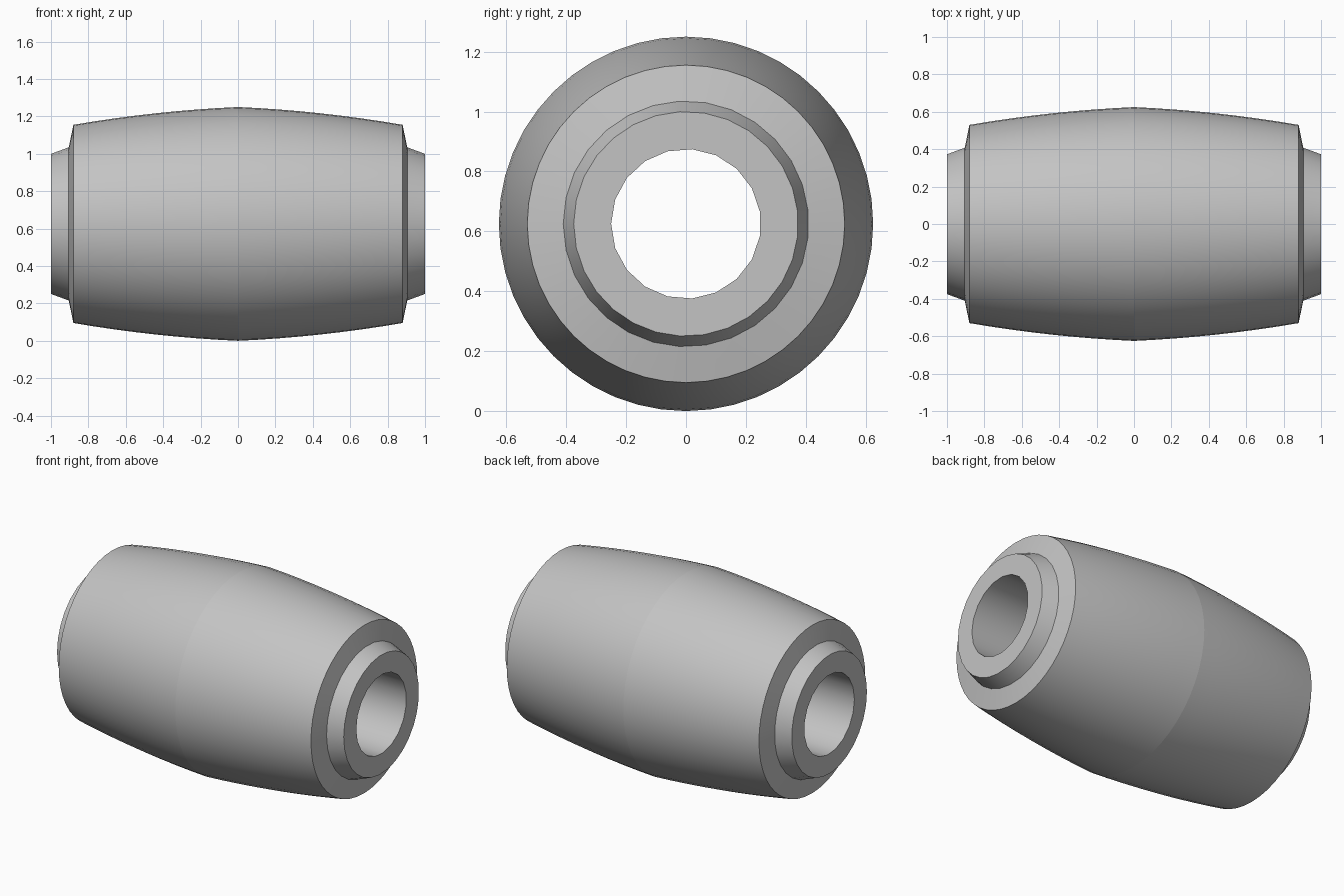
import bpy
import bmesh
import math

cube = bpy.data.objects.get("Cube")
if cube:
    bpy.data.objects.remove(cube)

AXIS_HEIGHT = 0.625
BODY_SIDES, COLLAR_SIDES, BORE_SIDES = 48, 29, 19

steel = bpy.data.materials.new("light grey")
steel.use_nodes = True
grey = (0.55, 0.55, 0.55, 1)
steel.diffuse_color = grey
steel.node_tree.nodes["Principled BSDF"].inputs["Base Color"].default_value = grey


def add_ring(bm, x, radius, sides):
    """Circle of vertices around the x axis, starting on the -y side."""
    angles = [math.pi + math.tau * i / sides for i in range(sides)]
    return [bm.verts.new((x, radius * math.cos(a), AXIS_HEIGHT + radius * math.sin(a)))
            for a in angles]


def bridge(bm, a, b):
    """Join two rings, which may differ in their number of sides."""
    na, nb = len(a), len(b)
    if na == nb:
        for i in range(na):
            j = (i + 1) % na
            bm.faces.new((a[i], a[j], b[j], b[i]))
        return
    i = j = 0
    while i < na or j < nb:
        if j == nb or (i < na and (i + 1) * nb <= (j + 1) * na):
            bm.faces.new((a[i % na], a[(i + 1) % na], b[j % nb]))
            i += 1
        else:
            bm.faces.new((a[i % na], b[(j + 1) % nb], b[j % nb]))
            j += 1


def body_radius(x):
    return 0.625 - 0.045 * x - 0.0716 * x * x


# Half profile from the middle ridge, over the end, to the bore mouth
steps = 8
half = [(0.88 * i / steps, body_radius(0.88 * i / steps), BODY_SIDES)
        for i in range(steps + 1)]
half += [(0.905, 0.41, COLLAR_SIDES), (1, 0.375, COLLAR_SIDES), (1, 0.25, BORE_SIDES)]

# Mirror it and close the loop through the bore
profile = half + [(-x, r, n) for x, r, n in reversed(half[1:])]
bm = bmesh.new()
rings = [add_ring(bm, *p) for p in profile]
for k, ring in enumerate(rings):
    bridge(bm, ring, rings[(k + 1) % len(rings)])
bmesh.ops.recalc_face_normals(bm, faces=bm.faces)

# Keep a crease along the middle ridge
ridge = set(rings[0])
for edge in bm.edges:
    if edge.verts[0] in ridge and edge.verts[1] in ridge:
        edge.smooth = False

mesh = bpy.data.meshes.new("barrel_sleeve")
bm.to_mesh(mesh)
bm.free()
mesh.materials.append(steel)
sleeve = bpy.data.objects.new("barrel_sleeve", mesh)
bpy.context.collection.objects.link(sleeve)
bpy.ops.object.select_all(action="DESELECT")
sleeve.select_set(True)
bpy.context.view_layer.objects.active = sleeve
bpy.ops.object.shade_smooth_by_angle(angle=math.radians(30))
